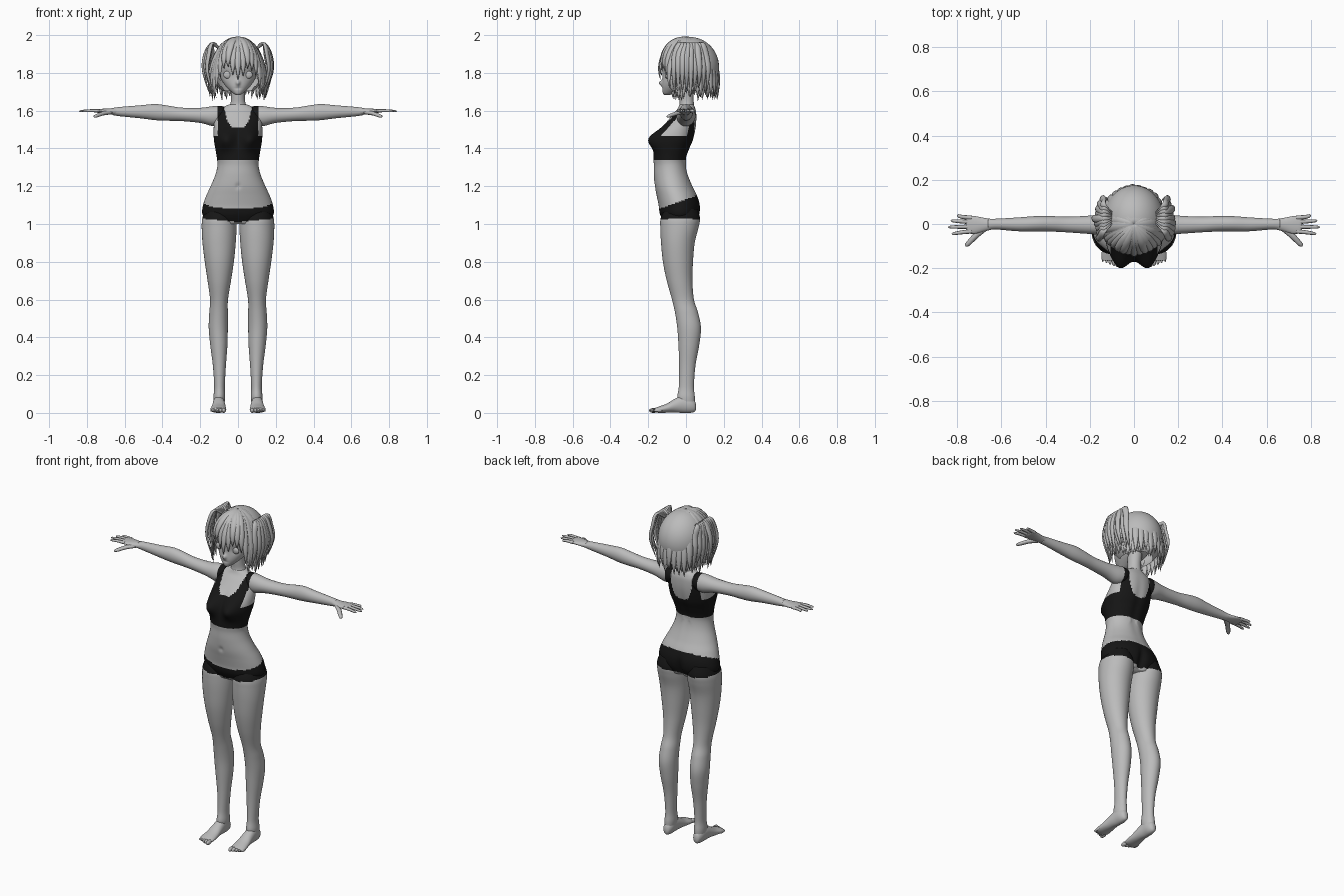
import bpy, bmesh, math, random
from mathutils import Vector, Matrix

random.seed(4)
cube = bpy.data.objects.get("Cube")
if cube:
    bpy.data.objects.remove(cube, do_unlink=True)


def material(name, value):
    mat = bpy.data.materials.new(name)
    mat.use_nodes = True
    colour = (value, value, value, 1)
    mat.diffuse_color = colour
    mat.node_tree.nodes["Principled BSDF"].inputs["Base Color"].default_value = colour
    return mat


GREY = material("light_grey", .5)
BLACK = material("black_cloth", .008)


def make(name, bm, rule=None, mirror=False):
    """Turn a bmesh into a smooth object; rule marks the black faces."""
    bmesh.ops.recalc_face_normals(bm, faces=bm.faces)
    for f in bm.faces:
        f.smooth = True
        if rule and rule(*f.calc_center_median()):
            f.material_index = 1
    mesh = bpy.data.meshes.new(name)
    bm.to_mesh(mesh)
    bm.free()
    mesh.materials.append(GREY)
    if rule:
        mesh.materials.append(BLACK)
    obj = bpy.data.objects.new(name, mesh)
    bpy.context.collection.objects.link(obj)
    if mirror:
        mod = obj.modifiers.new("Mirror", 'MIRROR')
        mod.use_mirror_merge = False
    return obj


def spline(keys, sub):
    """Smooth curve through key tuples of any length."""
    keys = [Vector(k) for k in keys]
    out = []
    for i in range(len(keys) - 1):
        b, c = keys[i], keys[i + 1]
        a, d = keys[max(i - 1, 0)], keys[min(i + 2, len(keys) - 1)]
        for s in range(sub):
            t = s / sub
            out.append(b + (c - a) * (t / 2) + (a * 2 - b * 5 + c * 4 - d) * (t * t / 2)
                       + (b * 3 - a - c * 3 + d) * (t ** 3 / 2))
    return out + [keys[-1]]


def skin_rings(bm, rings):
    rings = [[bm.verts.new(p) for p in ring] for ring in rings]
    n = len(rings[0])
    for r, q in zip(rings, rings[1:]):
        for i in range(n):
            j = (i + 1) % n
            bm.faces.new((r[i], r[j], q[j], q[i]))
    bm.faces.new(rings[0])
    bm.faces.new(rings[-1])


def loft(bm, axis, keys, n=32, sub=6):
    """Ellipse sections along an axis: position, low and high of the other two."""
    k = "xyz".index(axis)
    rings = []
    for t, a0, a1, b0, b1 in spline(keys, sub):
        ring = []
        for i in range(n):
            ang = math.tau * i / n
            p = [(a0 + a1) / 2 + (a1 - a0) / 2 * math.cos(ang),
                 (b0 + b1) / 2 + (b1 - b0) / 2 * math.sin(ang)]
            p.insert(k, t)
            ring.append(p)
        rings.append(ring)
    skin_rings(bm, rings)


def strand(bm, pts, width, thick, profile, centre, n=8):
    """Flattened tube along pts; its flat side faces away from centre."""
    rings = []
    for i, p in enumerate(pts):
        tan = (pts[min(i + 1, len(pts) - 1)] - pts[max(i - 1, 0)]).normalized()
        side = tan.cross(p - centre).normalized()
        out = side.cross(tan)
        w = profile(i / (len(pts) - 1))
        rings.append([p + side * (width * w * math.cos(math.tau * j / n))
                      + out * (thick * w * math.sin(math.tau * j / n)) for j in range(n)])
    skin_rings(bm, rings)


def ball(bm, place, size):
    bmesh.ops.create_uvsphere(bm, u_segments=16, v_segments=10, radius=1,
                              matrix=Matrix.Translation(place) @ Matrix.Diagonal((*size, 1)))


def gauss(d, width):
    return math.exp(-(d / width) ** 2)


def cloth(x, y, z):
    """Black areas: briefs and cropped top with straps."""
    x = abs(x)
    if z < 1.34:
        return 1.01 + x * .1 < z < 1.13 + y * .35
    if z > 1.47 and x > .107:
        return False
    neckline = 1.51 if y < 0 else 1.46
    return z < neckline + .09 * (x / .07) ** 4 or x > .072


# Torso: half width, front and back for each height
torso = [(1.0, .155, -.11, .05), (1.05, .188, -.137, .072), (1.1, .185, -.145, .075),
         (1.15, .168, -.155, .06), (1.2, .145, -.165, .035), (1.26, .12, -.17, .012),
         (1.31, .109, -.17, .002), (1.35, .112, -.172, .004), (1.4, .12, -.165, .022),
         (1.45, .128, -.148, .042), (1.52, .128, -.115, .055), (1.58, .12, -.07, .056),
         (1.61, .095, -.045, .05), (1.632, .05, -.035, .042)]
bm = bmesh.new()
loft(bm, 'z', [(z, -w, w, a, b) for z, w, a, b in torso], n=96, sub=8)
for v in bm.verts:
    x, y, z = v.co
    if y < -.04:
        # bust and navel
        front = min(1, (-.04 - y) / .03)
        v.co.y -= .064 * front * gauss(abs(x) - .068, .052) * gauss(z - 1.452, .055)
        v.co.y += .008 * gauss(x, .01) * gauss(z - 1.2, .014)
    elif y > 0:
        # cleft and spine
        v.co.y -= .02 * gauss(x, .02) * gauss(z - 1.04, .07)
        v.co.y -= .007 * gauss(x, .025) * gauss(z - 1.4, .15)
make("torso", bm, cloth)

# Legs
bm = bmesh.new()
loft(bm, 'z', [(1.08, .03, .172, -.11, .06), (1.03, .012, .189, -.134, .074),
               (.98, .008, .192, -.136, .066), (.9, .012, .188, -.132, .046),
               (.8, .022, .176, -.122, .037), (.7, .037, .161, -.102, .034),
               (.6, .053, .148, -.074, .042), (.53, .054, .152, -.058, .064),
               (.45, .054, .155, -.046, .079), (.36, .056, .147, -.04, .07),
               (.25, .064, .133, -.036, .05), (.14, .07, .126, -.038, .042),
               (.08, .068, .13, -.046, .047), (.03, .075, .125, -.03, .045)], n=48, sub=8)
make("legs", bm, cloth, mirror=True)

# Feet with toes
bm = bmesh.new()
loft(bm, 'y', [(.053, .092, .108, .018, .045), (.045, .08, .12, .006, .065),
               (.02, .071, .129, 0, .085), (-.02, .07, .132, 0, .092),
               (-.06, .067, .136, .002, .074), (-.1, .064, .142, .001, .05),
               (-.14, .062, .147, 0, .035), (-.165, .066, .143, .004, .026)])
for i in range(5):
    size = .013 - .0015 * i
    ball(bm, (.075 + .0165 * i, -.172 + .006 * i, .013), (size * .85, .024, size))
make("feet", bm, mirror=True)

# Arms
bm = bmesh.new()
loft(bm, 'x', [(.06, -.03, .04, 1.55, 1.615), (.09, -.045, .05, 1.525, 1.625),
               (.13, -.05, .047, 1.518, 1.624), (.2, -.045, .038, 1.535, 1.615),
               (.3, -.038, .033, 1.545, 1.616), (.38, -.034, .036, 1.547, 1.628),
               (.44, -.034, .036, 1.55, 1.635), (.52, -.033, .03, 1.56, 1.628),
               (.62, -.025, .024, 1.57, 1.62), (.66, -.026, .024, 1.576, 1.615)], sub=8)
make("arms", bm, cloth, mirror=True)

# Hands with fingers and thumbs
bm = bmesh.new()
loft(bm, 'x', [(.64, -.024, .022, 1.576, 1.616), (.68, -.034, .028, 1.58, 1.612),
               (.72, -.044, .036, 1.586, 1.61), (.75, -.043, .037, 1.59, 1.608),
               (.76, -.038, .032, 1.594, 1.604)])


def finger_shape(t):
    return (1 - .3 * t) * math.sqrt(max(.03, 1 - t ** 8))


below = Vector((.74, 0, -2))
for y, spread, tip in ((.028, .012, .8), (.009, .006, .83), (-.012, -.002, .842), (-.033, -.012, .825)):
    path = spline([(.735, y, 1.599), (.78, y + spread * .4, 1.6), (tip, y + spread, 1.597)], 7)
    strand(bm, path, .0105, .009, finger_shape, below)
path = spline([(.675, -.018, 1.592), (.715, -.052, 1.585), (.745, -.083, 1.574), (.762, -.1, 1.568)], 5)
strand(bm, path, .015, .012, finger_shape, below)
make("hands", bm, mirror=True)

# Neck
bm = bmesh.new()
loft(bm, 'z', [(1.6, -.06, .06, -.045, .045), (1.635, -.041, .041, -.034, .042),
               (1.68, -.036, .036, -.036, .04), (1.74, -.04, .04, -.04, .05)])
make("neck", bm)

# Head with pointed chin, nose and mouth
skull = [(1.683, .01, -.115, -.085), (1.695, .03, -.123, -.05), (1.73, .066, -.127, .02),
         (1.78, .096, -.124, .09), (1.85, .108, -.126, .125), (1.92, .095, -.1, .12), (1.97, .04, -.03, .06)]
bm = bmesh.new()
loft(bm, 'z', [(z, -w, w, a, b) for z, w, a, b in skull], n=96, sub=8)
for v in bm.verts:
    x, y, z = v.co
    if y < -.06:
        v.co.y -= .018 * gauss(x, .01) * gauss(z - 1.747, .013)
        v.co.y += .004 * gauss(x, .018) * gauss(z - 1.718, .004)
        v.co.y += .006 * gauss(abs(x) - .055, .024) * gauss(z - 1.79, .022)
make("head", bm)
bm = bmesh.new()
ball(bm, (.054, -.102, 1.79), (.024, .009, .02))
make("eyes", bm, mirror=True)

# Hair cap, open around the face
middle = Vector((0, .02, 1.83))
bm = bmesh.new()
bmesh.ops.create_uvsphere(bm, u_segments=40, v_segments=28, radius=1,
                          matrix=Matrix.Translation(middle) @ Matrix.Diagonal((.137, .155, .16, 1)))
open_faces = [f for f in bm.faces for c in [f.calc_center_median()]
              if c.z < 1.7 or (c.y < -.045 and c.z < 1.88)]
bmesh.ops.delete(bm, geom=open_faces, context='FACES')
make("hair_cap", bm)


def lock_shape(t):
    return min(1, .3 + 2 * t) * (1 - t ** 5) + .03


def crown_lock(bm, turn, tip, width, puff=1):
    """Lock from the crown over the head; turn is measured from the front."""
    depth = .148 if math.cos(turn) > 0 else .182
    pts = []
    for i in range(15):
        t = i / 14
        ang = t * math.pi / 2
        r = math.sin(ang) * puff * (1 - .1 * t ** 6)
        pts.append(Vector((.158 * r * math.sin(turn), -depth * r * math.cos(turn),
                           1.988 - (1.988 - tip) * (1 - math.cos(ang)))))
    strand(bm, pts, width, .011, lock_shape, middle)


# Long locks over sides and back, in two layers
bm = bmesh.new()
for layer in range(2):
    for i in range(23):
        turn = math.radians(58 + (i + layer * .5) * 244 / 22.5)
        crown_lock(bm, turn, 1.665 + random.uniform(-.015, .03), .03 - .006 * layer,
                   .97 + .05 * layer + random.uniform(-.02, .02))
make("hair_long_locks", bm)

# Fringe, shorter above the eyes
bm = bmesh.new()
for turn, tip in ((0, 1.765), (11, 1.79), (21, 1.825), (31, 1.815), (41, 1.78), (50, 1.72), (58, 1.685)):
    for s in ((-1, 1) if turn else (1,)):
        crown_lock(bm, math.radians(s * turn), tip + random.uniform(-.008, .008), .02,
                   1 + random.uniform(-.02, .02))
make("hair_fringe", bm)

# Gathered side bunches
bm = bmesh.new()
for s in (-1, 1):
    for i in range(9):
        y = -.06 + .021 * i
        reach = .182 - .35 * (y - .02) ** 2 / .1 + random.uniform(-.012, .004)
        path = spline([(s * .1, .02 + y * .3, 1.93), (s * .138, .01 + y * .7, 1.955),
                       (s * (reach - .008), y, 1.895), (s * reach, y * 1.1, 1.81),
                       (s * (reach - .03), y, 1.685 + random.uniform(-.02, .04))], 5)
        strand(bm, path, .017, .009, lock_shape, middle)
make("hair_side_bunches", bm)
